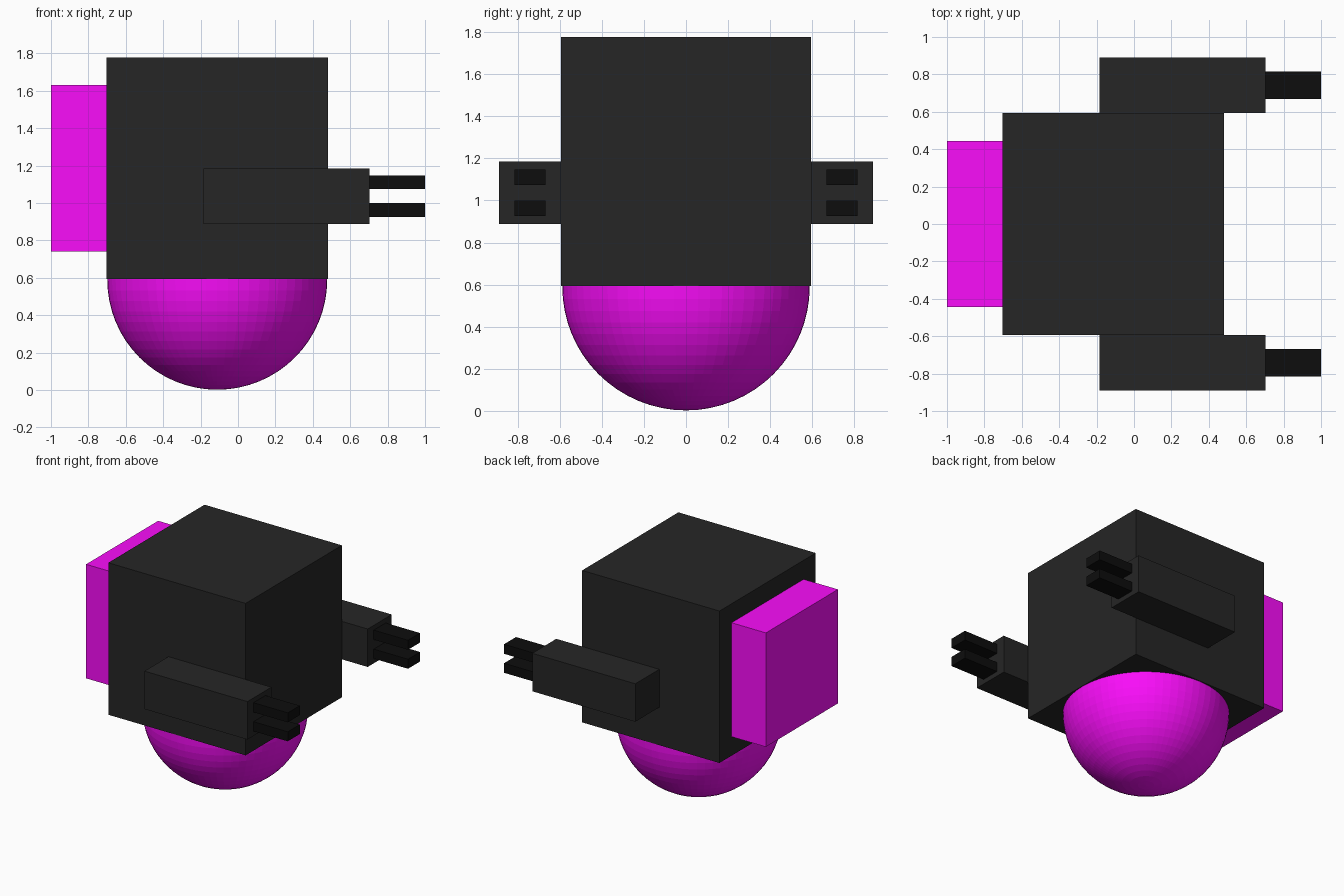
import bpy

cube = bpy.data.objects.get("Cube")
if cube:
    bpy.data.objects.remove(cube, do_unlink=True)


def make_material(name, colour):
    mat = bpy.data.materials.new(name)
    mat.use_nodes = True
    mat.diffuse_color = colour
    bsdf = mat.node_tree.nodes["Principled BSDF"]
    bsdf.inputs["Base Color"].default_value = colour
    return mat


magenta = make_material("magenta", (0.95, 0.004, 0.95, 1))
charcoal = make_material("charcoal", (0.019, 0.019, 0.019, 1))
black = make_material("black", (0.004, 0.004, 0.004, 1))


def box(name, low, high, mat):
    """Box between two opposite corners."""
    centre = [(a + b) / 2 for a, b in zip(low, high)]
    bpy.ops.mesh.primitive_cube_add(size=1, location=centre)
    obj = bpy.context.object
    obj.name = name
    obj.scale = [b - a for a, b in zip(low, high)]
    bpy.ops.object.transform_apply(location=False, rotation=False, scale=True)
    obj.data.materials.append(mat)
    return obj


# Rolling ball under the body
bpy.ops.mesh.primitive_uv_sphere_add(
    segments=64, ring_count=32, radius=0.588, location=(-0.111, 0, 0.59))
ball = bpy.context.object
ball.name = "ball_base"
ball.data.materials.append(magenta)

# Body and backpack
box("body", (-0.704, -0.593, 0.593), (0.481, 0.593, 1.778), charcoal)
box("backpack", (-1, -0.444, 0.741), (-0.704, 0.444, 1.63), magenta)

# Arms, each with two gripper prongs
for label, side in (("front", -1), ("back", 1)):
    def span(inner, outer):
        return sorted((side * inner, side * outer))

    y0, y1 = span(0.593, 0.889)
    box(label + "_arm", (-0.185, y0, 0.889), (0.704, y1, 1.185), charcoal)
    y0, y1 = span(0.667, 0.815)
    for part, z in (("lower", 0.926), ("upper", 1.074)):
        box(f"{label}_{part}_prong", (0.704, y0, z), (1, y1, z + 0.074), black)
